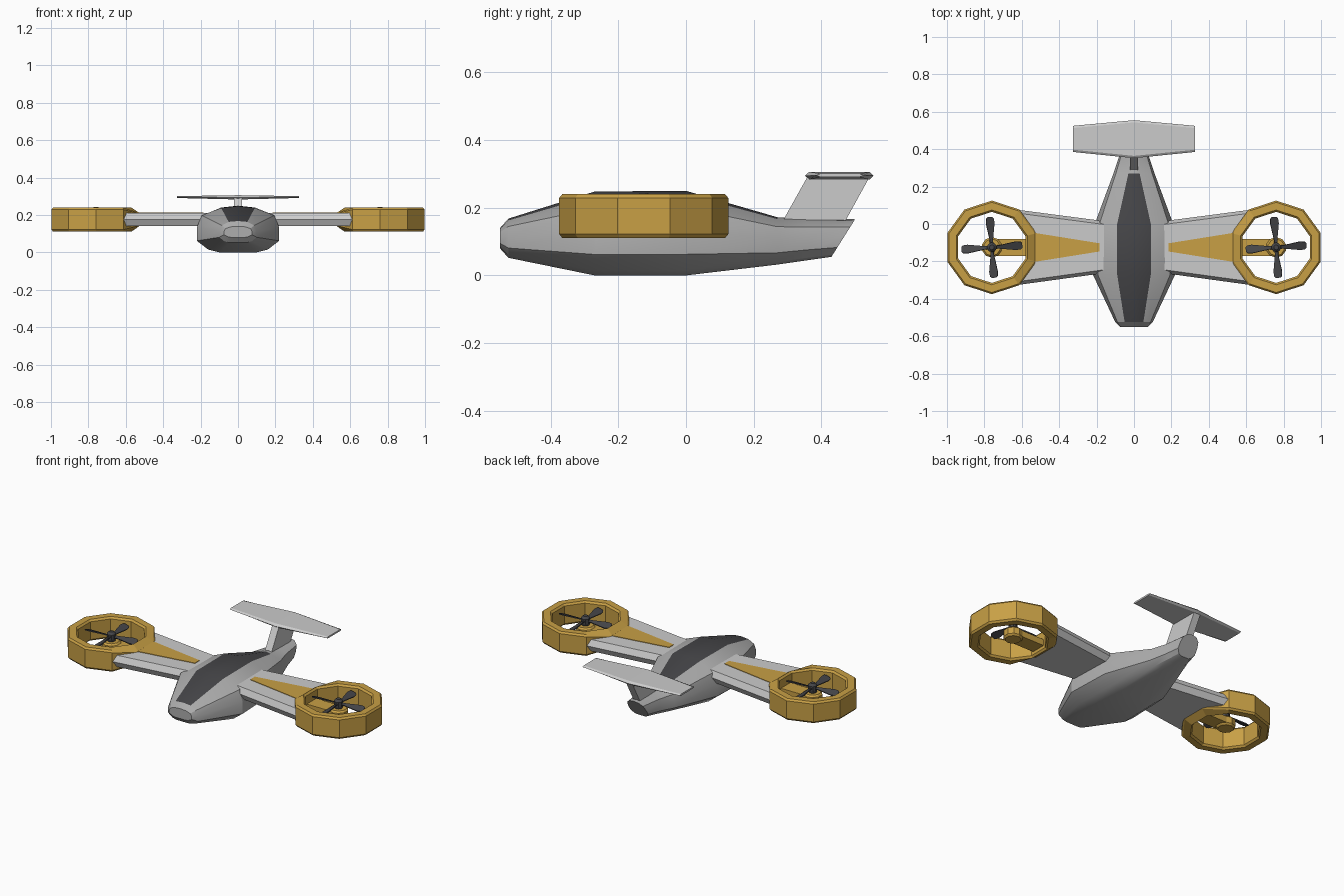
import bpy, bmesh
from math import sin, cos, radians, pi

if "Cube" in bpy.data.objects:
    bpy.data.objects.remove(bpy.data.objects["Cube"])


def material(name, color):
    m = bpy.data.materials.new(name)
    m.diffuse_color = (*color, 1)
    m.use_nodes = True
    m.node_tree.nodes["Principled BSDF"].inputs["Base Color"].default_value = m.diffuse_color
    return m


GREY = material("grey_paint", (0.42, 0.42, 0.42))
GOLD = material("gold_paint", (0.58, 0.35, 0.06))
DARK = material("dark_grey", (0.06, 0.06, 0.065))


def loft(name, rings, mat=None, closed=False, paint=None):
    """Skin a list of equal-length point rings; paint(i, j) gives a material slot."""
    bm = bmesh.new()
    rows = [[bm.verts.new(p) for p in ring] for ring in rings]
    n, m = len(rows), len(rows[0])
    for i in range(n if closed else n - 1):
        a, b = rows[i], rows[(i + 1) % n]
        for j in range(m):
            k = (j + 1) % m
            f = bm.faces.new((a[j], a[k], b[k], b[j]))
            if paint:
                f.material_index = paint(i, j)
    if not closed:
        bm.faces.new(rows[0])
        bm.faces.new(rows[-1])
    bmesh.ops.recalc_face_normals(bm, faces=bm.faces)
    me = bpy.data.meshes.new(name)
    bm.to_mesh(me)
    bm.free()
    ob = bpy.data.objects.new(name, me)
    bpy.context.collection.objects.link(ob)
    for mt in (mat if isinstance(mat, list) else [mat] if mat else []):
        me.materials.append(mt)
    return ob


def disc(cx, cy, z, r, n=10):
    return [(cx + r * cos(pi / n + 2 * pi * k / n), cy + r * sin(pi / n + 2 * pi * k / n), z)
            for k in range(n)]


# Fuselage: faceted sections along y, dark canopy strip on top
def section(y, w, zb, zt, c, lean=0):
    h = zt - zb
    half = [(0.45 * w, 0), (0.72 * w, 0.06), (w, 0.25), (w, 0.54),
            (0.88 * w, 0.8), (c, 0.96)]
    pts = half + [(0, 1)] + [(-x, t) for x, t in reversed(half)]
    return [(x, y + lean * t, zb + h * t) for x, t in pts]


fuselage = loft("fuselage", [
    section(-0.55, 0.075, 0.08, 0.14, 0.035),
    section(-0.525, 0.1, 0.052, 0.168, 0.05),
    section(-0.27, 0.22, 0, 0.248, 0.09),
    section(0.0, 0.21, 0, 0.25, 0.09),
    section(0.27, 0.11, 0.032, 0.172, 0.03),
    section(0.36, 0.08, 0.045, 0.168, 0.03),
    section(0.43, 0.06, 0.055, 0.166, 0.03, 0.07),
], [GREY, DARK], paint=lambda i, j: int(1 <= i <= 3 and j in (5, 6)))
bpy.context.view_layer.objects.active = fuselage
fuselage.select_set(True)
bpy.ops.object.shade_smooth_by_angle(angle=radians(25))

# Tail fin, swept back
fin = [(0.28, 0.15), (0.362, 0.297), (0.545, 0.295), (0.465, 0.15)]
loft("tail_fin", [[(x, y, z) for y, z in fin] for x in (-0.022, 0.022)])


# Tailplane, tapered with bevelled edges
def tail_section(x, y0, y1, z0, z1):
    zm = (z0 + z1) / 2
    return [(x, y0, zm), (x, y0 + 0.012, z1), (x, y1 - 0.012, z1),
            (x, y1, zm), (x, y1 - 0.012, z0), (x, y0 + 0.012, z0)]


loft("tailplane", [tail_section(-0.325, 0.385, 0.525, 0.291, 0.301),
                   tail_section(0, 0.352, 0.555, 0.283, 0.306),
                   tail_section(0.325, 0.385, 0.525, 0.291, 0.301)])

CX, CY = 0.76, -0.125


# Wing section: outer points reach further out to follow the duct
def wing_section(y0, y1, x_edge, x_mid, s):
    top = [(x_edge, y0, 0.175), (x_edge, y0 + 0.018, 0.21), (x_mid, CY - 0.077, 0.21),
           (x_mid, CY + 0.077, 0.21), (x_edge, y1 - 0.018, 0.21), (x_edge, y1, 0.175)]
    pts = top + [(x, y, 0.14) for x, y, z in reversed(top[1:5])]
    return [(s * x, y, z) for x, y, z in pts]


DUCT = [(0.25, 0.229), (0.241, 0.24), (0.2, 0.24), (0.19, 0.229),
        (0.19, 0.122), (0.2, 0.111), (0.241, 0.111), (0.25, 0.122)]

for side, s in (("right", 1), ("left", -1)):
    loft(side + "_wing", [wing_section(-0.26, 0.013, 0.14, 0.14, s),
                          wing_section(-0.325, 0.075, 0.615, 0.54, s)])

    # Gold stripe on the wing top
    loft(side + "_wing_stripe",
         [[(s * x, CY - w, 0.2), (s * x, CY + w, 0.2), (s * x, CY + w, 0.213), (s * x, CY - w, 0.213)]
          for x, w in ((0.185, 0.022), (0.535, 0.078))], GOLD)

    # Ten-sided duct; its inboard facet shrinks to the wing thickness
    rings = []
    for k in range(10):
        a = radians(18 + 36 * k)
        rings.append([(s * (CX + r * cos(a)), CY + r * sin(a),
                       0.176 + (z - 0.176) * (0.58 if k in (4, 5) and r > 0.23 else 1))
                      for r, z in DUCT])
    loft(side + "_duct", rings, GOLD, closed=True)

    # Motor pod and its strut
    loft(side + "_motor", [disc(s * CX, CY, z, r) for z, r in
                           ((0.13, 0.045), (0.14, 0.055), (0.178, 0.055), (0.188, 0.045))], GOLD)
    loft(side + "_motor_strut",
         [[(s * x, CY - 0.045, 0.14), (s * x, CY + 0.045, 0.14),
           (s * x, CY + 0.045, 0.178), (s * x, CY - 0.045, 0.178)] for x in (0.57, CX)], GOLD)

    # Propeller hub and four pitched blades
    loft(side + "_propeller_hub", [disc(s * CX, CY, z, r) for z, r in
                                   ((0.18, 0.02), (0.2, 0.026), (0.23, 0.026), (0.243, 0.013))], DARK)
    for b in range(4):
        a = radians(4 + 90 * b)
        rings = []
        for r, w in ((0.01, 0.009), (0.04, 0.009), (0.13, 0.024), (0.155, 0.021), (0.163, 0.012)):
            ring = []
            for u, t in ((-w, -0.003), (w, -0.003), (w, 0.003), (-w, 0.003)):
                p = radians(20)
                v, z = u * cos(p) - t * sin(p), u * sin(p) + t * cos(p)
                ring.append((s * CX + r * cos(a) - v * sin(a), CY + r * sin(a) + v * cos(a), 0.215 + z))
            rings.append(ring)
        loft(f"{side}_propeller_blade_{b + 1}", rings, DARK)
